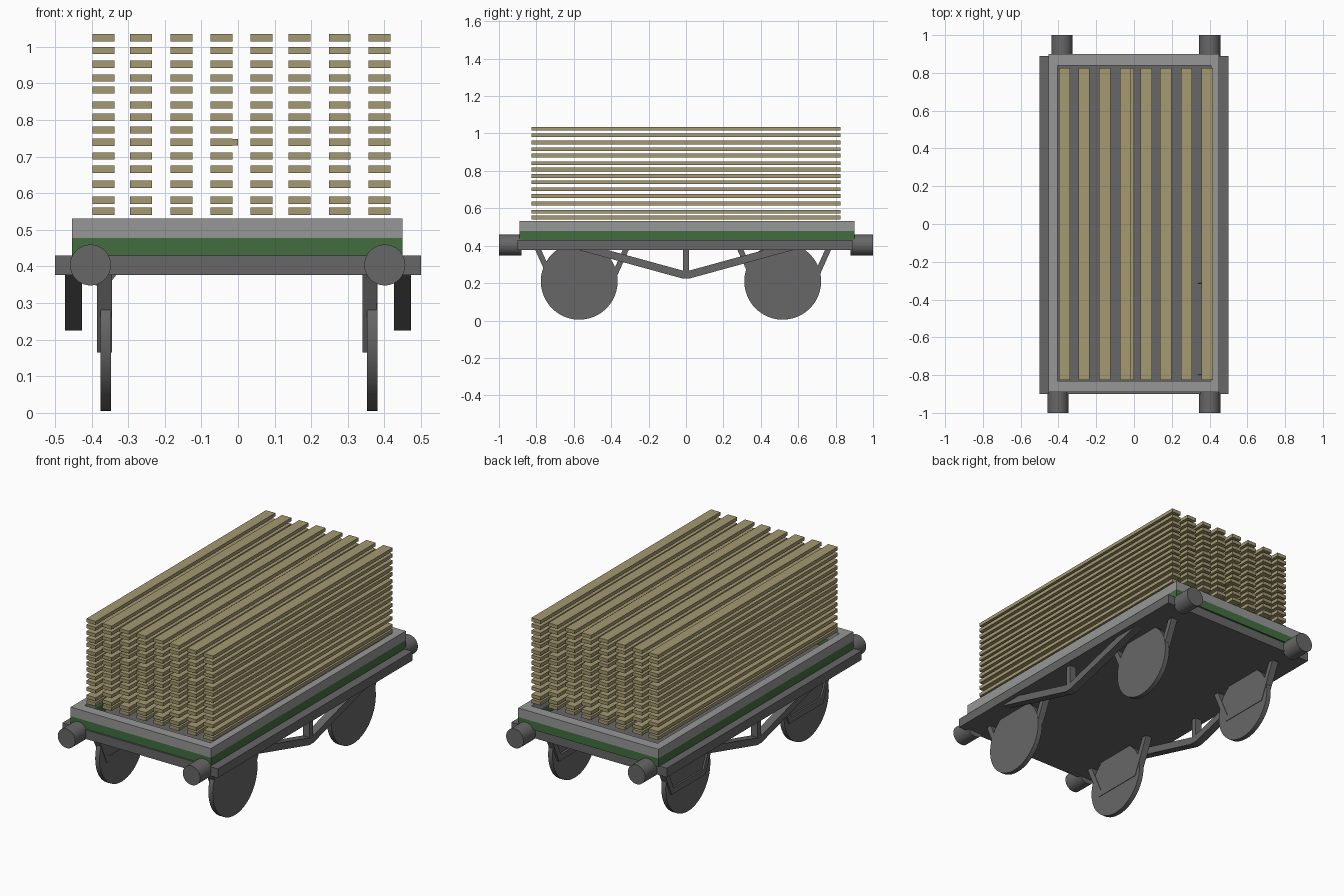
import bpy, bmesh, math
from mathutils import Matrix

if "Cube" in bpy.data.objects:
    bpy.data.objects.remove(bpy.data.objects["Cube"])


def mat(name, rgb):
    m = bpy.data.materials.new(name)
    m.diffuse_color = (*rgb, 1)
    m.use_nodes = True
    m.node_tree.nodes["Principled BSDF"].inputs["Base Color"].default_value = m.diffuse_color
    return m


IRON = mat("dark_grey_iron", (0.135, 0.135, 0.135))
GREY = mat("light_grey_rim", (0.31, 0.31, 0.31))
GREEN = mat("green_paint", (0.055, 0.155, 0.05))
WOOD = mat("tan_timber", (0.37, 0.32, 0.165))


def finish(name, bm, material):
    bmesh.ops.recalc_face_normals(bm, faces=bm.faces[:])
    me = bpy.data.meshes.new(name)
    bm.to_mesh(me)
    bm.free()
    me.materials.append(material)
    ob = bpy.data.objects.new(name, me)
    bpy.context.scene.collection.objects.link(ob)
    return ob


def add_box(bm, x, y, z):
    """Box given by (min, max) pairs."""
    c = [(a + b) / 2 for a, b in (x, y, z)]
    s = [b - a for a, b in (x, y, z)]
    bmesh.ops.create_cube(bm, size=1, matrix=Matrix.Translation(c) @ Matrix.Diagonal((*s, 1)))


def prism(name, profile, x0, x1, material):
    """Extrude a y-z profile along x."""
    bm = bmesh.new()
    f = bm.faces.new([bm.verts.new((x0, y, z)) for y, z in profile])
    out = bmesh.ops.extrude_face_region(bm, geom=[f])
    moved = [v for v in out["geom"] if isinstance(v, bmesh.types.BMVert)]
    bmesh.ops.translate(bm, verts=moved, vec=(x1 - x0, 0, 0))
    return finish(name, bm, material)


def disc(name, centre, radius, depth, axis, sides):
    bm = bmesh.new()
    rot = Matrix.Rotation(math.pi / 2, 4, 'Y' if axis == 'x' else 'X')
    bmesh.ops.create_cone(bm, cap_ends=True, segments=sides, radius1=radius, radius2=radius,
                          depth=depth, matrix=Matrix.Translation(centre) @ rot)
    ob = finish(name, bm, IRON)
    for p in ob.data.polygons:
        p.use_smooth = len(p.vertices) == 4
    for e in ob.data.edges:  # crisp rims on both caps
        a, b = (ob.data.vertices[i].co for i in e.vertices)
        e.use_edge_sharp = abs((a - b)['xyz'.index(axis)]) < 1e-5


def frame(name, z, material):
    """Open rectangular frame around the load floor."""
    bm = bmesh.new()
    outer = [(-.453, -.89), (.449, -.89), (.449, .90), (-.453, .90)]
    inner = [(-.405, -.832), (.407, -.832), (.407, .84), (-.405, .84)]
    rings = [[bm.verts.new((x, y, h)) for x, y in ring] for h in z for ring in (outer, inner)]
    for i in range(4):
        j = (i + 1) % 4
        for a, b in ((0, 1), (1, 3), (3, 2), (2, 0)):
            bm.faces.new((rings[a][i], rings[a][j], rings[b][j], rings[b][i]))
    finish(name, bm, material)


# Chassis deck and the two-tone body frame
bm = bmesh.new()
add_box(bm, (-.5, .5), (-.9, .89), (.377, .43))
finish("chassis_deck", bm, IRON)
frame("green_side_frame", (.43, .478), GREEN)
frame("grey_top_rim", (.478, .531), GREY)

# Buffers at both ends
for x, y in ((-.403, -.94), (.401, -.94), (-.382, .94), (.401, .94)):
    disc("buffer", (x, y, .404), .056, .12, 'y', 32)

# Wheels with U-shaped axle guards
for wx, g0, g1 in ((-.361, -.385, -.344), (.367, .34, .379)):
    for wy, gy in ((-.571, -.556), (.517, .525)):
        disc("wheel", (wx, wy, .21), .2055, .028, 'x', 48)
        half = [(.275, .433), (.155, .165)], [(.138, .20), (.243, .433)]
        right = half[0]
        profile = [(gy + o, z) for o, z in right]
        profile += [(gy - o, z) for o, z in reversed(right)]
        profile += [(gy - o, z) for o, z in reversed(half[1])]
        profile += [(gy + o, z) for o, z in half[1]]
        prism("axle_guard", profile, g0, g1, IRON)

# Truss rods with a centre post on each side
for s in (-1, 1):
    x0, x1 = sorted((s * .426, s * .473))
    prism("truss_rod", [(-.585, .38), (-.02, .225), (.02, .225), (.585, .38),
                        (.43, .38), (0, .262), (-.43, .38)], x0, x1, IRON)
    bm = bmesh.new()
    add_box(bm, (x0 + .002, x1 - .002), (-.015, .015), (.24, .38))
    finish("truss_post", bm, IRON)

# Stacked timber planks
columns = (-.368, -.265, -.154, -.045, .064, .168, .278, .387)
rows = (.551, .581, .625, .666, .702, .739, .773, .808, .841, .882, .915, .952, .990, 1.025)
bm = bmesh.new()
for z in rows:
    for x in columns:
        add_box(bm, (x - .03, x + .03), (-.825, .825), (z - .01, z + .01))
add_box(bm, (-.0149, 0), (-.825, .825), (.731, .748))
finish("timber_planks", bm, WOOD)
